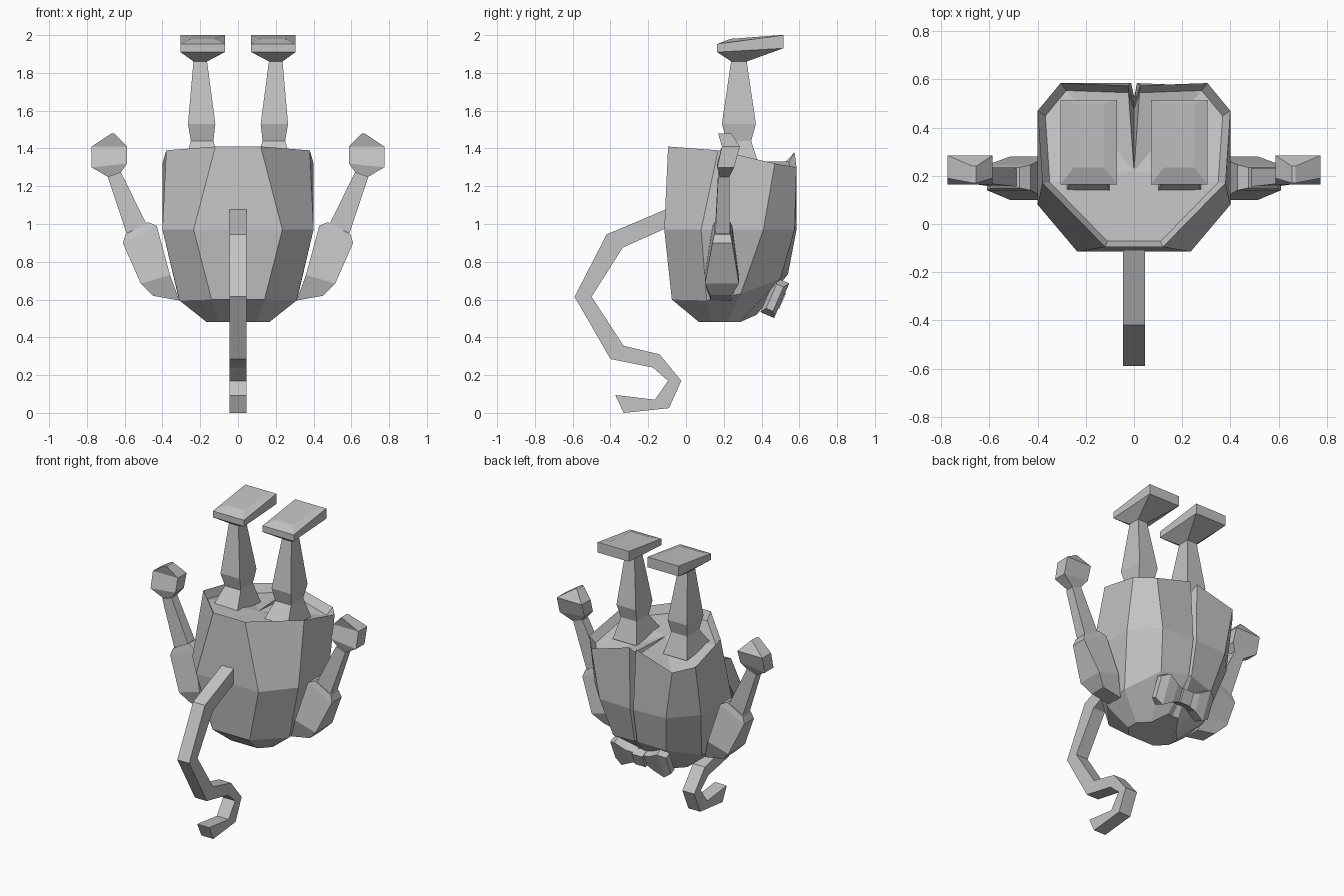
import bpy
import bmesh
from mathutils import Vector

if "Cube" in bpy.data.objects:
    bpy.data.objects.remove(bpy.data.objects["Cube"], do_unlink=True)

# One plain grey material for the whole figure
grey = bpy.data.materials.new("plain grey")
grey.use_nodes = True
colour = (0.55, 0.55, 0.55, 1)
grey.diffuse_color = colour
grey.node_tree.nodes["Principled BSDF"].inputs["Base Color"].default_value = colour


def loft(name, rings, centre=None):
    """Skin a row of closed rings, capping both ends; centre fans the last cap."""
    bm = bmesh.new()
    loops = [[bm.verts.new(p) for p in ring] for ring in rings]
    count = len(loops[0])
    for low, high in zip(loops, loops[1:]):
        for i in range(count):
            j = (i + 1) % count
            bm.faces.new((low[i], low[j], high[j], high[i]))
    bm.faces.new(loops[0])
    if centre is None:
        bm.faces.new(loops[-1])
    else:
        hub = bm.verts.new(centre)
        for i in range(count):
            bm.faces.new((loops[-1][i], loops[-1][(i + 1) % count], hub))
    bmesh.ops.recalc_face_normals(bm, faces=bm.faces)
    mesh = bpy.data.meshes.new(name)
    bm.to_mesh(mesh)
    bm.free()
    mesh.materials.append(grey)
    obj = bpy.data.objects.new(name, mesh)
    bpy.context.collection.objects.link(obj)
    return obj


def pair(name, rings):
    """Build a left part and its mirror image on the right."""
    loft("left_" + name, rings)
    loft("right_" + name, [[(-x, y, z) for x, y, z in ring] for ring in rings])


def rectangle(x0, x1, y0, y1, z_front, z_back):
    return [(x0, y0, z_front), (x1, y0, z_front),
            (x1, y1, z_back), (x0, y1, z_back)]


def both_sides(half, seam):
    """Complete a half ring through its seam point on the centre line."""
    return half + [seam] + [(-x, y, z) for x, y, z in reversed(half)]


# Coat: faceted barrel, split down the seam at the back
bottom = both_sides([(.1, .07, .48), (.165, .14, .48), (.165, .22, .48),
                     (.1, .285, .48), (.04, .375, .52)], (0, .37, .52))
low = both_sides([(.14, -.075, .6), (.31, .11, .595), (.32, .29, .63),
                  (.2, .5, .71), (.01, .54, .735)], (0, .53, .735))
middle = both_sides([(.235, -.115, .97), (.4, .08, .97), (.4, .41, .97),
                     (.25, .575, .97), (.012, .585, .97)], (0, .52, .97))
top = both_sides([(.12, -.095, 1.41), (.38, .17, 1.39), (.4, .47, 1.32),
                  (.305, .585, 1.3), (.025, .575, 1.38)], (0, .5, 1.3))
# Hem turned inward around a sunken cap
hem = [(x * .92, .2 + (y - .2) * .92, min(z - .05, 1.35)) for x, y, z in top]
loft("coat", [bottom, low, middle, top, hem], (0, .22, 1.33))

# Legs: flared base, narrow joint, thick calf, thin ankle
pair("leg", [rectangle(.1, .28, .135, .39, 1.33, 1.3),
             rectangle(.13, .25, .215, .345, 1.44, 1.44),
             rectangle(.12, .265, .19, .37, 1.53, 1.53),
             rectangle(.165, .235, .24, .32, 1.87, 1.87)])

# Feet: wedge flaring from the ankle to a broad sole
pair("foot", [rectangle(.165, .235, .24, .32, 1.86, 1.86),
              rectangle(.07, .305, .165, .515, 1.91, 1.93),
              rectangle(.07, .305, .165, .515, 1.953, 2),
              rectangle(.125, .25, .235, .5, 1.98, 2)])


def slanted(x0, z0, x1, z1, y0, y1):
    return [(x0, y0, z0), (x1, y0, z1), (x1, y1, z1), (x0, y1, z0)]


# Arms: puffed sleeve, slim forearm and mitten hand
pair("sleeve", [slanted(.31, .595, .45, .62, .13, .24),
                slanted(.36, .73, .515, .685, .1, .28),
                slanted(.43, .99, .61, .9, .14, .245),
                slanted(.475, 1.01, .595, .945, .15, .235)])
pair("forearm", [slanted(.485, 1, .59, .95, .155, .23),
                 slanted(.62, 1.275, .69, 1.25, .17, .23)])
pair("hand", [slanted(.62, 1.275, .69, 1.25, .18, .23),
              slanted(.587, 1.32, .775, 1.3, .165, .255),
              slanted(.587, 1.41, .775, 1.41, .19, .285),
              slanted(.655, 1.48, .67, 1.48, .17, .24)])

# Tail: square strip bent through a hooked curve, as outer and inner edges
tail_edges = [((-.1, 1.08), (-.1, .98)), ((-.42, .945), (-.335, .875)),
              ((-.59, .615), (-.5, .615)), ((-.4, .285), (-.33, .355)),
              ((-.175, .24), (-.14, .31)), ((-.095, .17), (-.025, .17)),
              ((-.165, .07), (-.09, .025)), ((-.375, .095), (-.33, 0))]
w = .045
loft("tail", [[(-w, *a), (w, *a), (w, *b), (-w, *b)] for a, b in tail_edges])

# Bow tie: two flared wings and a knot, tilted to the slope of the collar
bow_centre = Vector((0, .47, .61))
bow_up = Vector((0, .4, .92))
bow_out = Vector((0, .92, -.4))


def bow_ring(x, height, depth):
    corners = [(-1, -1), (1, -1), (1, 1), (-1, 1)]
    return [tuple(bow_centre + Vector((x, 0, 0)) + bow_up * height * u
                  + bow_out * depth * v) for u, v in corners]


pair("bow_wing", [bow_ring(.02, .035, .025), bow_ring(.09, .06, .04),
                  bow_ring(.16, .1, .04), bow_ring(.21, .07, .02)])
loft("bow_knot", [bow_ring(-.04, .045, .045), bow_ring(.04, .045, .045)])
